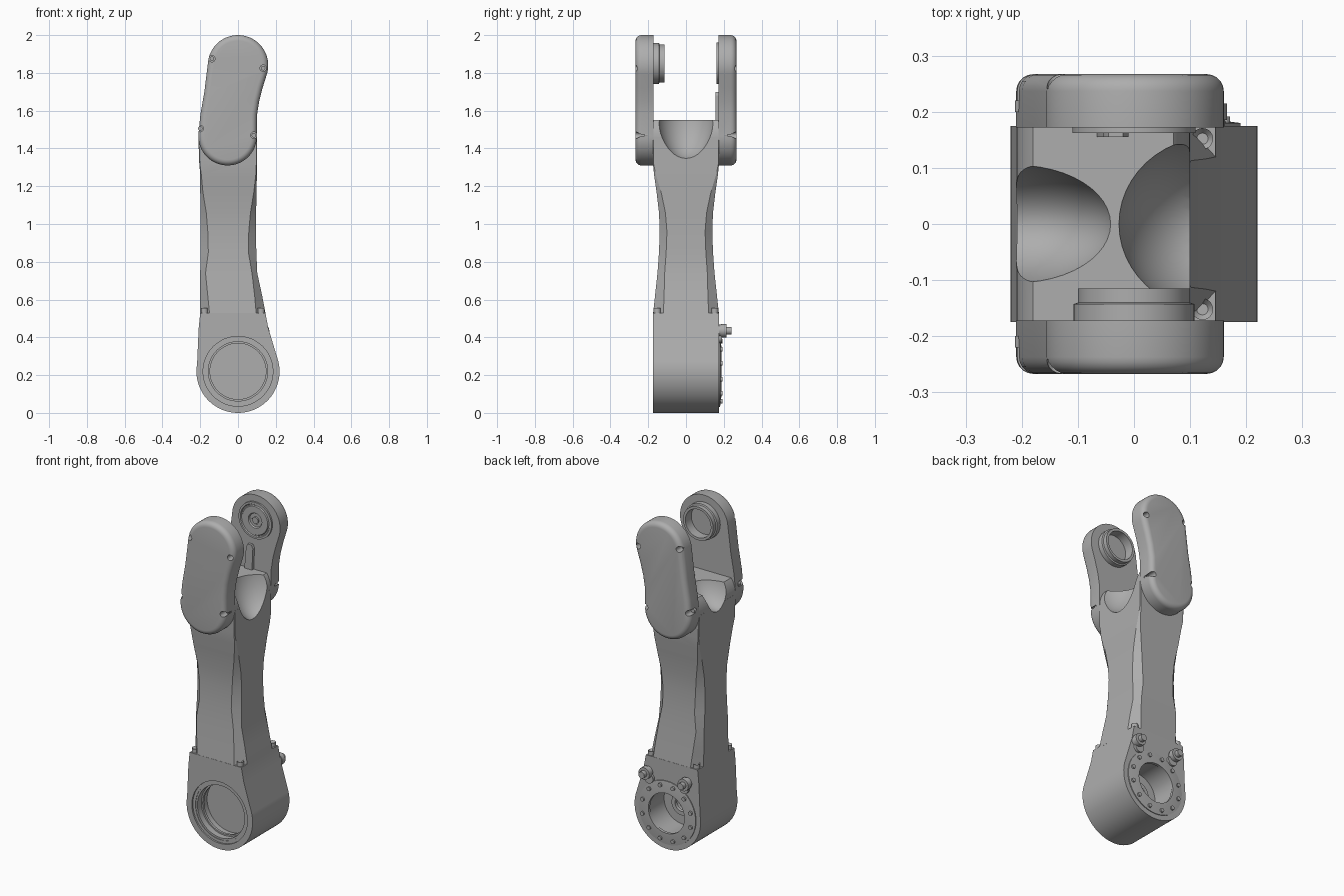
import bpy, bmesh, math
from mathutils import Matrix, Vector

old = bpy.data.objects.get("Cube")
if old:
    bpy.data.objects.remove(old)

metal = bpy.data.materials.new("satin grey")
metal.use_nodes = True
GREY = (0.42, 0.42, 0.42, 1)
metal.diffuse_color = GREY
metal.node_tree.nodes["Principled BSDF"].inputs["Base Color"].default_value = GREY


def finish(name, bm):
    """Turn a bmesh into a named grey object."""
    bmesh.ops.recalc_face_normals(bm, faces=bm.faces)
    mesh = bpy.data.meshes.new(name)
    bm.to_mesh(mesh)
    bm.free()
    mesh.materials.append(metal)
    ob = bpy.data.objects.new(name, mesh)
    bpy.context.collection.objects.link(ob)
    return ob


def loft(name, rings):
    """Skin a stack of equal-length vertex rings and cap both ends."""
    bm = bmesh.new()
    rows = [[bm.verts.new(p) for p in ring] for ring in rings]
    n = len(rows[0])
    for a, b in zip(rows, rows[1:]):
        for i in range(n):
            j = (i + 1) % n
            bm.faces.new((a[i], a[j], b[j], b[i]))
    bm.faces.new(rows[0])
    bm.faces.new(rows[-1])
    return finish(name, bm)


def prism(name, outline, y0, y1):
    return loft(name, [[(x, y, z) for x, z in outline] for y in (y0, y1)])


def arc(cx, cz, r, start, end, n=24):
    angles = [math.radians(start + (end - start) * i / n) for i in range(n + 1)]
    return [(cx + r * math.cos(a), cz + r * math.sin(a)) for a in angles]


def disc(name, x, z, r, y0, y1, n=48):
    return prism(name, arc(x, z, r, 0, 360, n)[:-1], y0, y1)


def turned(name, x, z, profile, n=48):
    """Closed (radius, y) profile turned about a y-axis line."""
    bm = bmesh.new()
    rows = []
    for i in range(n):
        a = math.tau * i / n
        rows.append([bm.verts.new((x + r * math.cos(a), y, z + r * math.sin(a)))
                     for r, y in profile])
    m = len(profile)
    for i in range(n):
        a, b = rows[i], rows[(i + 1) % n]
        for j in range(m):
            k = (j + 1) % m
            bm.faces.new((a[j], a[k], b[k], b[j]))
    return finish(name, bm)


def ellipsoid(name, centre, radii):
    bm = bmesh.new()
    bmesh.ops.create_uvsphere(bm, u_segments=48, v_segments=32, radius=1)
    bm.transform(Matrix.Translation(centre) @ Matrix.Diagonal((*radii, 1)))
    return finish(name, bm)


def boolean(target, tools, operation="DIFFERENCE"):
    """Apply the tools to the target, then discard them."""
    for tool in tools:
        mod = target.modifiers.new("shape", "BOOLEAN")
        mod.operation, mod.solver, mod.object = operation, "EXACT", tool
        bpy.context.view_layer.objects.active = target
        bpy.ops.object.modifier_apply(modifier=mod.name)
        bpy.data.objects.remove(tool)


# Lower joint housing with its stepped bores
HUB = (0, 0.22)
side = [(0.16, 0.45), (0.145, 0.53), (-0.2, 0.53), (-0.208, 0.45)]
housing = prism("lower_housing", arc(*HUB, 0.22, -190, 14, 48) + side, -0.175, 0.175)
boolean(housing, [
    disc("rim_cut", *HUB, 0.185, -0.2, -0.162),
    disc("front_bore", *HUB, 0.157, -0.2, -0.07),
    disc("rear_bore", *HUB, 0.125, 0.03, 0.2),
    disc("rear_socket", *HUB, 0.05, 0.0, 0.1),
])
turned("front_seal_ring", *HUB, [(0.185, -0.165), (0.185, -0.155), (0.168, -0.155), (0.168, -0.165)])
turned("front_inner_ring", *HUB, [(0.16, -0.125), (0.16, -0.11), (0.148, -0.11), (0.148, -0.125)])
turned("rear_flange", *HUB, [(0.19, 0.17), (0.19, 0.18), (0.135, 0.187), (0.12, 0.187), (0.12, 0.17)])
turned("rear_socket_lip", *HUB, [(0.065, 0.025), (0.065, 0.045), (0.042, 0.045), (0.042, 0.025)])
for i in range(12):
    a = math.tau * (i + 0.5) / 12
    disc("flange_bolt", 0.165 * math.cos(a), 0.22 + 0.165 * math.sin(a), 0.012, 0.175, 0.192, 12)

# Locating knobs above the rear flange
for x in (-0.13, 0.13):
    disc("knob_neck", x, 0.435, 0.032, 0.17, 0.185, 16)
    disc("knob_collar", x, 0.435, 0.036, 0.185, 0.215, 16)
    disc("knob_pin", x, 0.435, 0.02, 0.215, 0.24, 16)
    disc("knob_foot", x * 0.9, 0.4, 0.03, 0.17, 0.19, 16)

# Waisted neck: chamfered rectangles (height, left, right, half depth, chamfer x, chamfer y)
levels = [
    (0.52, -0.2, 0.147, 0.175, 0.05, 0.055),
    (0.62, -0.2, 0.128, 0.164, 0.04, 0.048),
    (0.74, -0.2, 0.102, 0.151, 0.028, 0.038),
    (0.85, -0.199, 0.097, 0.143, 0.042, 0.038),
    (0.96, -0.198, 0.095, 0.139, 0.038, 0.038),
    (1.06, -0.198, 0.096, 0.143, 0.03, 0.034),
    (1.17, -0.2, 0.098, 0.156, 0.014, 0.024),
    (1.26, -0.2, 0.1, 0.169, 0.006, 0.01),
    (1.32, -0.205, 0.1, 0.175, 0.003, 0.003),
    (1.46, -0.21, 0.1, 0.175, 0.003, 0.003),
]
rings = []
for z, l, r, d, cx, cy in levels:
    half = [(r, -d + cy), (r, d - cy), (r - cx, d), (l + cx, d)]
    rest = [(l, d - cy), (l, -d + cy), (l + cx, -d), (r - cx, -d)]
    rings.append([(x, y, z) for x, y in half + rest])
neck = loft("neck", rings)

# Rounded bridge between the fork arms, scooped on both sides
bridge = prism("bridge", arc(-0.055, 1.46, 0.1545, 0, 360, 64)[:-1], -0.174, 0.174)
boolean(neck, [bridge], "UNION")
top_cut = prism("top_cut", [(-0.4, 1.55), (0.4, 1.55), (0.4, 1.8), (-0.4, 1.8)], -0.3, 0.3)
boolean(neck, [
    top_cut,
    ellipsoid("left_scoop", (0.14, 0, 1.6), (0.17, 0.158, 0.26)),
    ellipsoid("right_scoop", (-0.21, 0, 1.62), (0.18, 0.112, 0.2)),
])

# Socket screws standing in the four corner pockets
for x in (0.122, -0.178):
    for y in (-0.152, 0.152):
        bm = bmesh.new()
        bmesh.ops.create_cone(bm, cap_ends=True, segments=20, radius1=0.019, radius2=0.019, depth=0.03,
                              matrix=Matrix.Translation((x, y, 0.54)))
        top = max(bm.faces, key=lambda f: f.calc_center_median().z)
        bmesh.ops.inset_region(bm, faces=[top], thickness=0.009)
        bmesh.ops.translate(bm, verts=top.verts, vec=Vector((0, 0, -0.012)))
        finish("corner_screw", bm)

# Fork arms: bent, rounded plates with softened outer rims and screw notches
outline = arc(0, 1.84, 0.16, -18, 168, 32) + [(-0.178, 1.7), (-0.199, 1.58)]
outline += arc(-0.055, 1.465, 0.155, 172, 360, 32) + [(0.101, 1.58), (0.112, 1.65), (0.13, 1.72)]
notches = [(-0.138, 1.875), (0.133, 1.825), (-0.2, 1.505), (0.084, 1.47)]
for label, s in (("front", -1), ("back", 1)):
    inner, outer = 0.172 * s, 0.267 * s
    arm = prism(label + "_arm", outline, inner, outer)
    bm = bmesh.new()
    bm.from_mesh(arm.data)
    rim = [e for e in bm.edges if all(abs(v.co.y - outer) < 1e-4 for v in e.verts)]
    bmesh.ops.bevel(bm, geom=rim, offset=0.03, segments=5, profile=0.5, affect="EDGES")
    bm.to_mesh(arm.data)
    bm.free()
    boolean(arm, [disc("notch", x, z, 0.017, 0.205 * s, 0.3 * s, 16) for x, z in notches])
    for x, z in notches:
        disc(label + "_arm_screw", x, z, 0.012, 0.2 * s, 0.22 * s, 12)

# Hollow bearing spigot on the front arm
PIVOT = (0, 1.85)
turned("bearing_spigot", *PIVOT, [(0.108, -0.175), (0.108, -0.143), (0.1, -0.14), (0.1, -0.115),
                                  (0.085, -0.115), (0.085, -0.175)])

# Grooved output disc and cable rib on the back arm
turned("output_disc", *PIVOT, [(0.11, 0.175), (0.11, 0.162), (0.098, 0.162), (0.094, 0.168), (0.088, 0.168),
                               (0.084, 0.162), (0.045, 0.162), (0.04, 0.17), (0.025, 0.17), (0.025, 0.175)])
disc("output_pin", *PIVOT, 0.02, 0.163, 0.175, 16)
prism("cable_rib", [(-0.075, 1.45), (-0.02, 1.45), (-0.01, 1.68), (-0.02, 1.7), (-0.045, 1.7), (-0.055, 1.68)],
      0.155, 0.175)

# Smooth the rounded surfaces, keep edges crisp
bpy.ops.object.select_all(action="DESELECT")
for ob in bpy.context.scene.objects:
    if ob.type == "MESH" and metal.name in ob.data.materials:
        ob.select_set(True)
        bpy.context.view_layer.objects.active = ob
bpy.ops.object.shade_smooth_by_angle(angle=math.radians(28))
